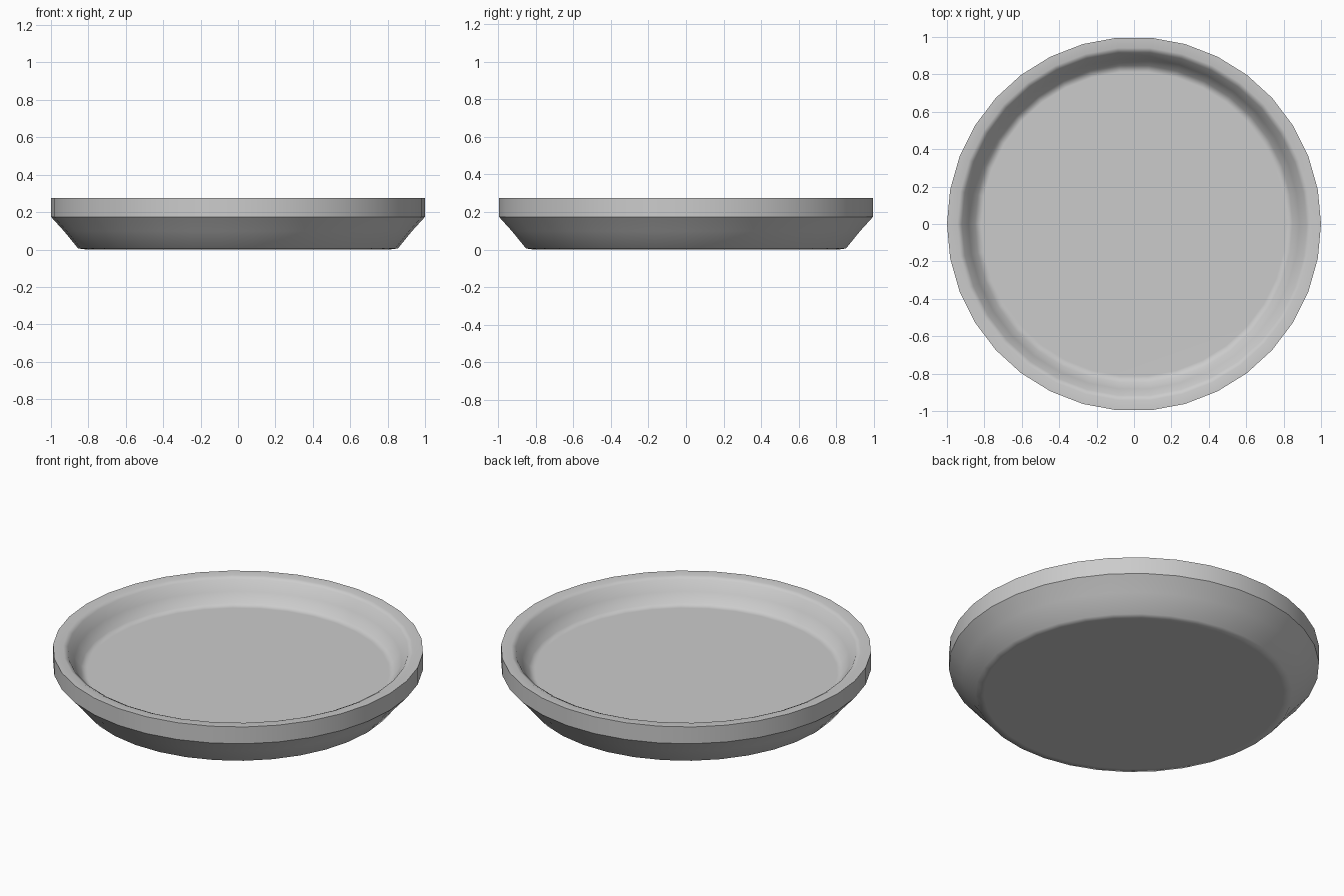
import bpy, bmesh, math

if "Cube" in bpy.data.objects:
    bpy.data.objects.remove(bpy.data.objects["Cube"])

SIDES = 34

# Cross-section (radius, height): underside, slanted side, band, rim, bowl, floor
PROFILE = [(0.81, 0.0), (0.855, 0.006), (0.93, 0.098), (1.0, 0.175),
           (1.0, 0.275), (0.945, 0.274), (0.92, 0.262), (0.885, 0.205),
           (0.85, 0.152), (0.815, 0.138)]
SHARP = {3, 4}  # rings at the bottom and top of the outer band

bm = bmesh.new()


def ring(r, z):
    return [bm.verts.new((r * math.cos(2 * math.pi * i / SIDES),
                          r * math.sin(2 * math.pi * i / SIDES), z))
            for i in range(SIDES)]


# Lathe the profile around z
rings = [ring(r, z) for r, z in PROFILE]
for low, high in zip(rings, rings[1:]):
    for i in range(SIDES):
        j = (i + 1) % SIDES
        bm.faces.new((low[i], low[j], high[j], high[i])).smooth = True

# Flat base and flat inner floor
bm.faces.new(rings[0][::-1]).smooth = True
bm.faces.new(rings[-1]).smooth = True

# Keep the band edges crisp
for k in SHARP:
    for i in range(SIDES):
        bm.edges.get((rings[k][i], rings[k][(i + 1) % SIDES])).smooth = False

mesh = bpy.data.meshes.new("round_dish")
bm.to_mesh(mesh)
bm.free()
dish = bpy.data.objects.new("round_dish", mesh)
bpy.context.collection.objects.link(dish)

# Weighted normals keep the floor and base evenly shaded
mod = dish.modifiers.new("even_shading", 'WEIGHTED_NORMAL')
mod.keep_sharp = True
